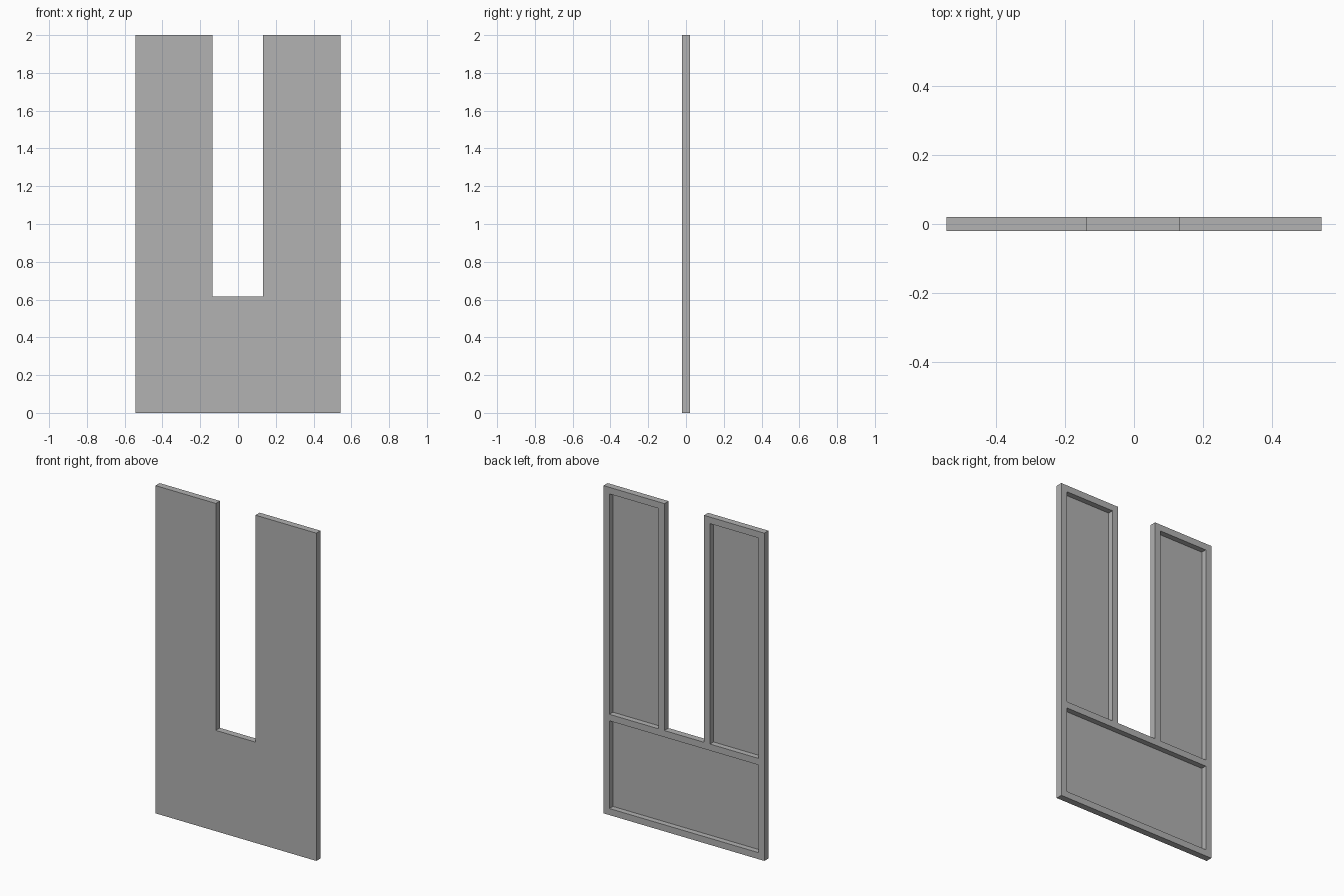
import bpy
import bmesh

cube = bpy.data.objects.get("Cube")
if cube:
    bpy.data.objects.remove(cube, do_unlink=True)

HALF_W, HEIGHT = 0.543, 2.0
FRONT, BACK = -0.02, 0.02
SLOT_L, SLOT_R, SLOT_Z = -0.136, 0.132, 0.615   # open slot between the legs
RIM, SKIN = 0.04, 0.006                         # frame width, front sheet thickness

grey = bpy.data.materials.new("plain grey")
grey.use_nodes = True
grey.diffuse_color = (0.445, 0.445, 0.445, 1)
grey.node_tree.nodes["Principled BSDF"].inputs["Base Color"].default_value = grey.diffuse_color


def prism(name, outline, y0, y1):
    """Extrude an x-z outline from y0 to y1."""
    bm = bmesh.new()
    face = bm.faces.new([bm.verts.new((x, y0, z)) for x, z in outline])
    new = bmesh.ops.extrude_face_region(bm, geom=[face])["geom"]
    moved = [v for v in new if isinstance(v, bmesh.types.BMVert)]
    bmesh.ops.translate(bm, verts=moved, vec=(0, y1 - y0, 0))
    bmesh.ops.recalc_face_normals(bm, faces=bm.faces)
    mesh = bpy.data.meshes.new(name)
    bm.to_mesh(mesh)
    bm.free()
    mesh.materials.append(grey)
    obj = bpy.data.objects.new(name, mesh)
    bpy.context.collection.objects.link(obj)
    return obj


def rectangle(x0, x1, z0, z1):
    return [(x0, z0), (x1, z0), (x1, z1), (x0, z1)]


# U-shaped panel
panel = prism("framed_panel", [
    (-HALF_W, 0), (HALF_W, 0), (HALF_W, HEIGHT), (SLOT_R, HEIGHT),
    (SLOT_R, SLOT_Z), (SLOT_L, SLOT_Z), (SLOT_L, HEIGHT), (-HALF_W, HEIGHT),
], FRONT, BACK)

# Recesses in the back: one per leg and one in the base
recesses = {
    "right_leg_recess": (-HALF_W + RIM, SLOT_L - RIM, SLOT_Z, HEIGHT - RIM),
    "left_leg_recess": (SLOT_R + RIM, HALF_W - RIM, SLOT_Z, HEIGHT - RIM),
    "base_recess": (-HALF_W + RIM, HALF_W - RIM, RIM, SLOT_Z - RIM),
}
cutters = []
for name, bounds in recesses.items():
    cutter = prism(name, rectangle(*bounds), FRONT + SKIN, BACK + RIM)
    cutter.hide_render = True
    cut = panel.modifiers.new(name, "BOOLEAN")
    cut.operation = "DIFFERENCE"
    cut.solver = "EXACT"
    cut.object = cutter
    cutters.append(cutter)

# Bake the cuts and discard the cutters
bpy.context.view_layer.update()
evaluated = panel.evaluated_get(bpy.context.evaluated_depsgraph_get())
baked = bpy.data.meshes.new_from_object(evaluated)
panel.modifiers.clear()
panel.data = baked
panel.data.name = "framed_panel"
panel.data.materials.clear()
panel.data.materials.append(grey)
for poly in panel.data.polygons:
    poly.material_index = 0
for cutter in cutters:
    bpy.data.objects.remove(cutter, do_unlink=True)
